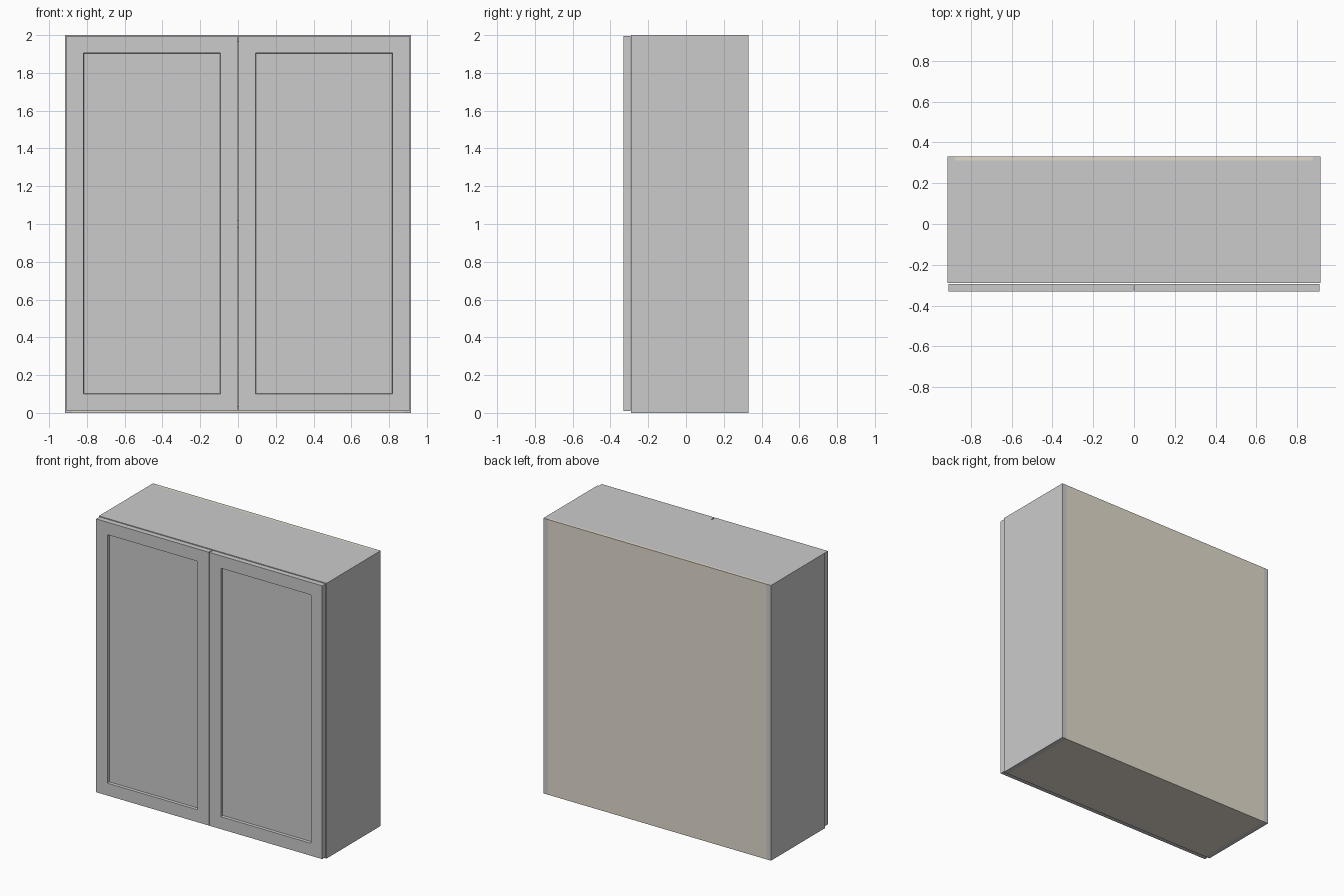
import bpy, bmesh
from mathutils import Vector

if "Cube" in bpy.data.objects:
    bpy.data.objects.remove(bpy.data.objects["Cube"])

W, D, H = 0.915, 0.331, 2.0      # half width, half depth, height
T = 0.037                        # board thickness
FRONT = -0.29                    # front edge of the carcass
BACK_T = 0.02                    # back panel thickness

wood = bpy.data.materials.new("tan_board")
wood.diffuse_color = (0.76, 0.71, 0.61, 1)
wood.use_nodes = True
wood.node_tree.nodes["Principled BSDF"].inputs["Base Color"].default_value = wood.diffuse_color


def finish(name, bm, mat=None):
    bmesh.ops.recalc_face_normals(bm, faces=bm.faces[:])
    mesh = bpy.data.meshes.new(name)
    bm.to_mesh(mesh)
    bm.free()
    ob = bpy.data.objects.new(name, mesh)
    bpy.context.collection.objects.link(ob)
    if mat:
        mesh.materials.append(mat)
    return ob


def box_bm(lo, hi):
    lo, hi = Vector(lo), Vector(hi)
    bm = bmesh.new()
    bmesh.ops.create_cube(bm, size=1)
    bmesh.ops.scale(bm, vec=hi - lo, verts=bm.verts)
    bmesh.ops.translate(bm, vec=(lo + hi) / 2, verts=bm.verts)
    return bm


def board(name, lo, hi, mat=None):
    return finish(name, box_bm(lo, hi), mat)


def door(name, x0, x1):
    # slab with a recessed centre panel, cut by inset and push
    bm = box_bm((x0, -D, 0.01), (x1, FRONT - 0.003, 1.996))
    bm.normal_update()
    face = min(bm.faces, key=lambda f: f.calc_center_median().y)
    bmesh.ops.inset_region(bm, faces=[face], thickness=0.128)
    bmesh.ops.inset_region(bm, faces=[face], thickness=0.004)
    bmesh.ops.translate(bm, vec=(0, 0.018, 0), verts=face.verts[:])
    return finish(name, bm)


inner = W - T
back_y = D - BACK_T

# Sides and doors, mirrored left and right
for side, s in (("left", -1), ("right", 1)):
    xa, xb = sorted((s * inner, s * W))
    board(side + "_side", (xa, FRONT, 0), (xb, D, H))
    xa, xb = sorted((s * 0.003, s * 0.909))
    door(side + "_door", xa, xb)

# Boards between the sides
board("top_board", (-inner, FRONT, H - T), (inner, back_y, H))
board("bottom_board", (-inner, FRONT, 0), (inner, back_y, T), wood)
board("shelf", (-inner, FRONT, 1 - T / 2), (inner, back_y, 1 + T / 2), wood)
board("back_panel", (-inner, back_y, 0), (inner, D, H), wood)
